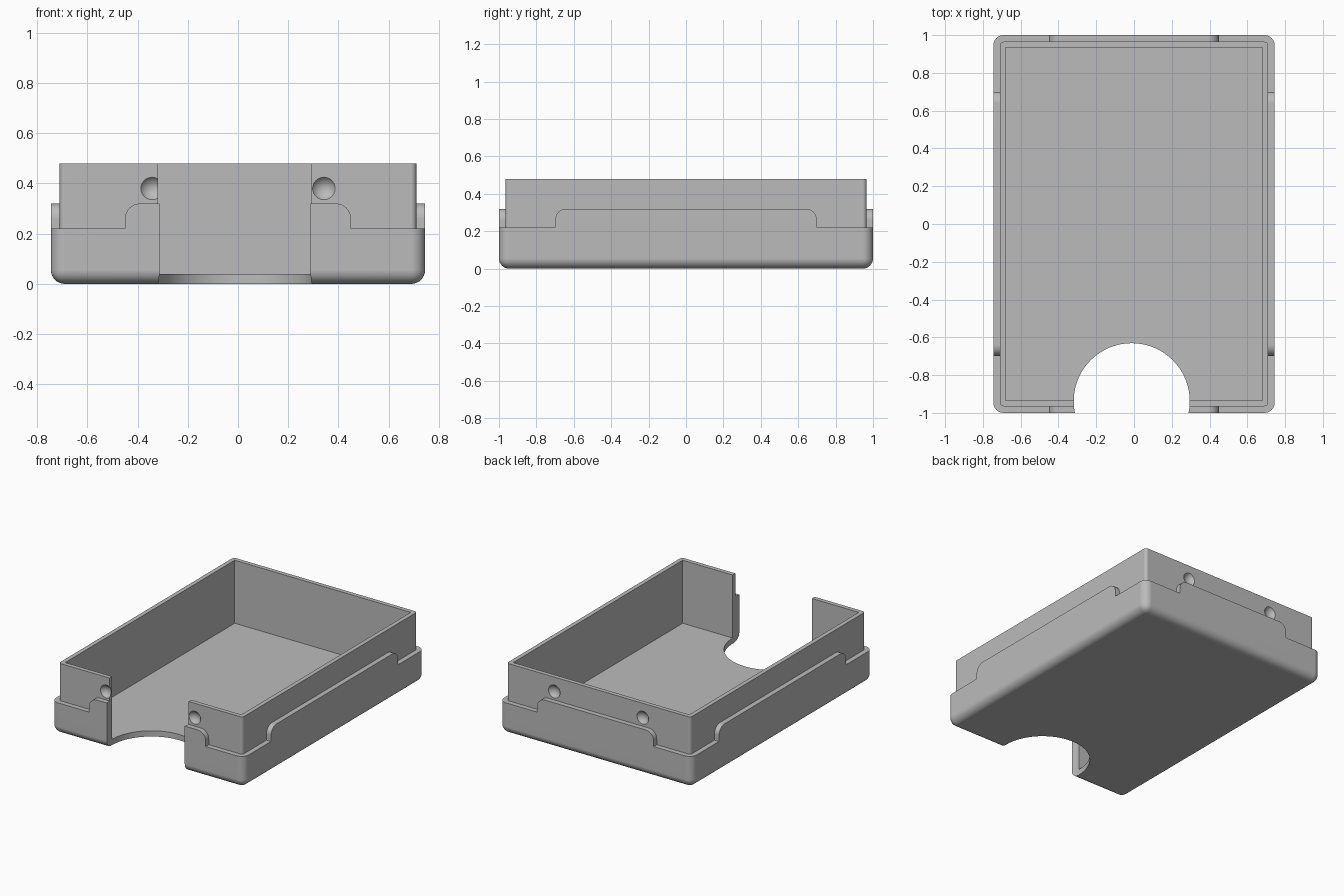
import bpy, bmesh, math
from mathutils import Matrix, Vector

if "Cube" in bpy.data.objects:
    bpy.data.objects.remove(bpy.data.objects["Cube"], do_unlink=True)

grey = bpy.data.materials.new("plain grey")
grey.use_nodes = True
grey.diffuse_color = (0.5, 0.5, 0.5, 1)
grey.node_tree.nodes["Principled BSDF"].inputs["Base Color"].default_value = (0.5, 0.5, 0.5, 1)

HALF_X, HALF_Y = 0.745, 1.0      # outer shell
WALL = 0.035                     # thickness of each wall layer
STEP_Z, LIP_Z, TOP_Z, FLOOR_Z = 0.22, 0.32, 0.48, 0.04


def finish(bm, name):
    bmesh.ops.recalc_face_normals(bm, faces=bm.faces)
    mesh = bpy.data.meshes.new(name)
    bm.to_mesh(mesh)
    bm.free()
    mesh.materials.append(grey)
    obj = bpy.data.objects.new(name, mesh)
    bpy.context.collection.objects.link(obj)
    return obj


def box(name, hx, hy, z0, z1, radius=0, round_bottom=False):
    """Box with rounded upright edges and, if asked, a rounded underside."""
    bm = bmesh.new()
    bmesh.ops.create_cube(bm, size=1)
    for v in bm.verts:
        v.co = Vector((v.co.x * 2 * hx, v.co.y * 2 * hy, z0 if v.co.z < 0 else z1))
    if radius:
        edges = []
        for e in bm.edges:
            a, b = (v.co.z for v in e.verts)
            if abs(a - b) > 1e-4 or (round_bottom and max(a, b) < z0 + 1e-4):
                edges.append(e)
        bmesh.ops.bevel(bm, geom=edges, offset=radius, segments=8, profile=0.5, affect='EDGES')
    return finish(bm, name)


def lip(name, half_width, outer, turn):
    """Raised tab with rounded top corners, standing against one wall."""
    r, base = 0.06, STEP_Z - 0.08
    outline = [(half_width, base)]
    for side in (0, 1):
        for i in range(9):
            a = math.pi / 2 * (side + i / 8)
            cx = (half_width - r) * (1 - 2 * side)
            outline.append((cx + r * math.cos(a), LIP_Z - r + r * math.sin(a)))
    outline.append((-half_width, base))
    bm = bmesh.new()
    face = bm.faces.new([bm.verts.new((x, -outer, z)) for x, z in outline])
    out = bmesh.ops.extrude_face_region(bm, geom=[face])
    moved = [g for g in out["geom"] if isinstance(g, bmesh.types.BMVert)]
    bmesh.ops.translate(bm, verts=moved, vec=(0, WALL + 0.015, 0))
    bmesh.ops.rotate(bm, verts=bm.verts, matrix=Matrix.Rotation(turn, 3, 'Z'))
    return finish(bm, name)


def combine(target, tool, operation):
    mod = target.modifiers.new(operation.title(), 'BOOLEAN')
    mod.operation, mod.solver, mod.object = operation, 'EXACT', tool
    bpy.context.view_layer.objects.active = target
    bpy.ops.object.modifier_apply(modifier=mod.name)
    bpy.data.objects.remove(tool, do_unlink=True)


# Lower shell, upper wall and the four raised lips
tray = box("tray", HALF_X, HALF_Y, 0, STEP_Z, 0.055, True)
combine(tray, box("upper_wall", HALF_X - WALL, HALF_Y - WALL, 0.1, TOP_Z, 0.02), 'UNION')
for k, name in enumerate(("front_lip", "left_lip", "back_lip", "right_lip")):
    width, outer = ((0.7, HALF_X) if k % 2 else (0.45, HALF_Y))
    combine(tray, lip(name, width, outer, k * math.pi / 2), 'UNION')

# Hollow interior
combine(tray, box("cavity", HALF_X - 0.065, HALF_Y - 0.065, FLOOR_Z, 1), 'DIFFERENCE')

# Round dimples in the front and back walls
for sx in (-1, 1):
    for sy in (-1, 1):
        bm = bmesh.new()
        bmesh.ops.create_uvsphere(bm, u_segments=32, v_segments=16, radius=0.053)
        bmesh.ops.translate(bm, verts=bm.verts, vec=(sx * 0.342, sy * (HALF_Y - WALL + 0.028), 0.38))
        combine(tray, finish(bm, "dimple_cutter"), 'DIFFERENCE')

# Thumb notch through the front wall and floor
bm = bmesh.new()
bmesh.ops.create_cone(bm, cap_ends=True, segments=96, radius1=0.307, radius2=0.307, depth=2)
bmesh.ops.translate(bm, verts=bm.verts, vec=(-0.012, -0.938, 0))
combine(tray, finish(bm, "thumb_cutter"), 'DIFFERENCE')

# Smooth rounded parts, crisp edges elsewhere
bpy.ops.object.select_all(action='DESELECT')
tray.select_set(True)
bpy.context.view_layer.objects.active = tray
bpy.ops.object.shade_smooth_by_angle(angle=math.radians(30))
weighted = tray.modifiers.new("Weighted Normals", 'WEIGHTED_NORMAL')
weighted.keep_sharp = True
